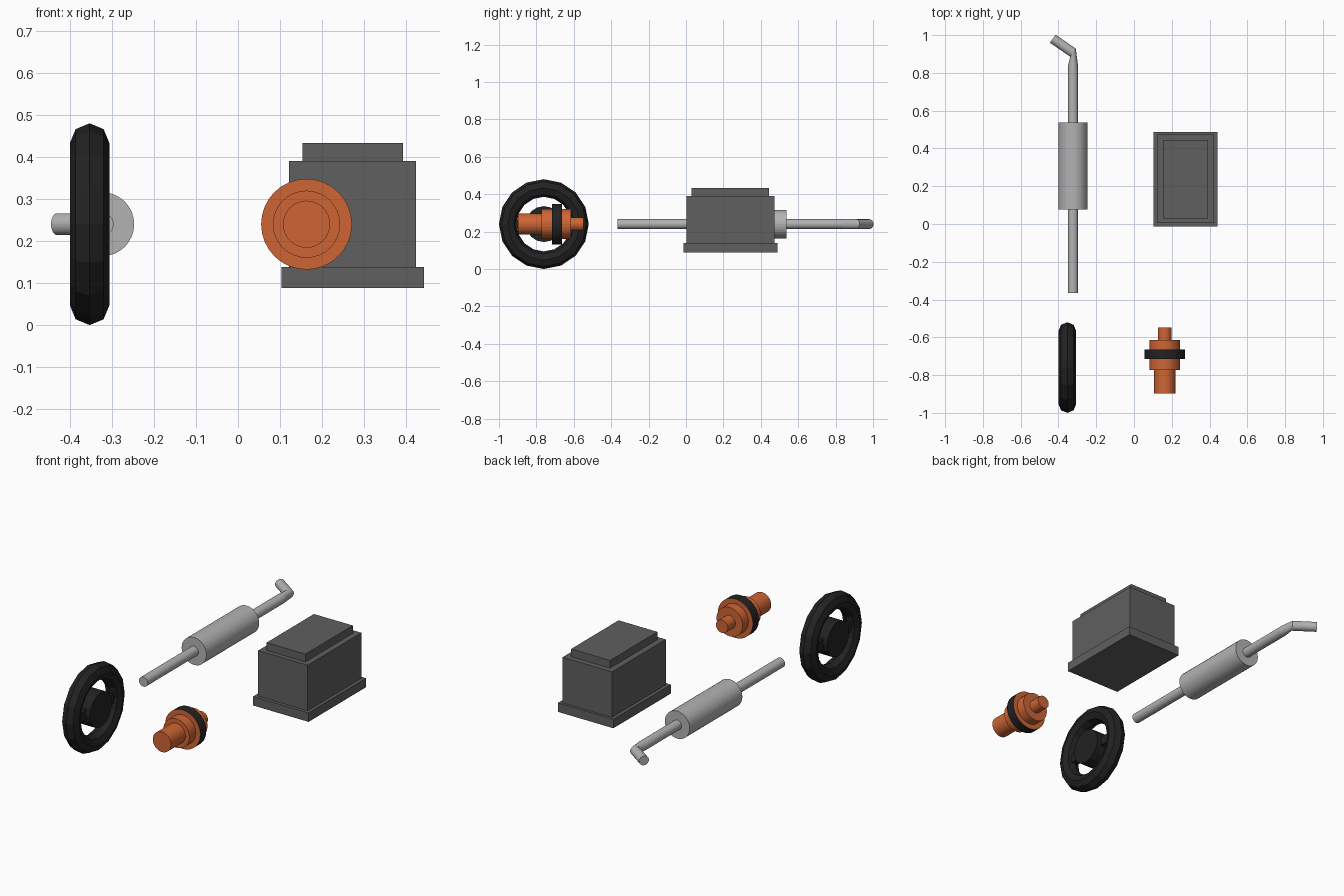
import bpy, bmesh, math
from mathutils import Matrix, Vector

if "Cube" in bpy.data.objects:
    bpy.data.objects.remove(bpy.data.objects["Cube"])


def material(name, r, g, b):
    m = bpy.data.materials.new(name)
    m.diffuse_color = (r, g, b, 1)
    m.use_nodes = True
    m.node_tree.nodes["Principled BSDF"].inputs["Base Color"].default_value = m.diffuse_color
    return m


BLACK = material("black_rubber", 0.016, 0.016, 0.016)
ORANGE = material("orange_metal", 0.62, 0.13, 0.035)
SILVER = material("silver_steel", 0.45, 0.45, 0.45)
GREY = material("dark_grey", 0.115, 0.115, 0.115)


def finish(bm, name, *mats):
    bmesh.ops.recalc_face_normals(bm, faces=bm.faces)
    me = bpy.data.meshes.new(name)
    bm.to_mesh(me)
    bm.free()
    for m in mats:
        me.materials.append(m)
    ob = bpy.data.objects.new(name, me)
    bpy.context.collection.objects.link(ob)
    return ob


def box(name, lo, hi, mat):
    lo, hi = Vector(lo), Vector(hi)
    bm = bmesh.new()
    bmesh.ops.create_cube(bm, size=1, matrix=Matrix.Translation((lo + hi) / 2)
                          @ Matrix.Diagonal((*(hi - lo), 1)))
    return finish(bm, name, mat)


def tube(name, stations, mat, cap_mat=None, n=32):
    """Capped tube through (centre, radius, direction) stations, directions in the xy plane."""
    bm = bmesh.new()
    rings = []
    for c, r, d in stations:
        side = Vector((d[1], -d[0], 0)).normalized()
        rings.append([bm.verts.new(Vector(c) + r * (side * math.cos(a) + Vector((0, 0, 1)) * math.sin(a)))
                      for a in (2 * math.pi * i / n for i in range(n))])
    for a, b in zip(rings, rings[1:]):
        for i in range(n):
            j = (i + 1) % n
            bm.faces.new((a[i], a[j], b[j], b[i]))
    for ring in (rings[0], rings[-1]):
        bm.faces.new(ring).material_index = 1 if cap_mat else 0
    return finish(bm, name, mat, *([cap_mat] if cap_mat else []))


def rod_y(name, x, z, r, y0, y1, mat, cap_mat=None):
    return tube(name, [((x, y, z), r, (0, 1)) for y in (y0, y1)], mat, cap_mat)


# Steering wheel: faceted rim, hub and two spokes
WX, WY, WZ = -0.353, -0.76, 0.24
bm = bmesh.new()
MAJ, MIN = 16, 8
grid = []
for i in range(MAJ):
    a = 2 * math.pi * i / MAJ
    grid.append([])
    for k in range(MIN):
        b = 2 * math.pi * k / MIN
        r = 0.193 + 0.047 * math.cos(b)
        grid[i].append(bm.verts.new((WX + 0.047 * math.sin(b), WY + r * math.cos(a), WZ + r * math.sin(a))))
for i in range(MAJ):
    for k in range(MIN):
        i2, k2 = (i + 1) % MAJ, (k + 1) % MIN
        bm.faces.new((grid[i][k], grid[i2][k], grid[i2][k2], grid[i][k2]))
finish(bm, "wheel_rim", BLACK)
tube("wheel_hub", [((WX + s * 0.046, WY, WZ), 0.096, (1, 0)) for s in (-1, 1)], BLACK, n=16)
for label, s in (("front", -1), ("back", 1)):
    ys = sorted((WY + s * 0.08, WY + s * 0.18))
    box("wheel_spoke_" + label, (WX - 0.02, ys[0], WZ - 0.025), (WX + 0.02, ys[1], WZ + 0.025), BLACK)

# Exhaust: straight pipe, silencer and angled tailpipe
EX, EZ = -0.323, 0.24
bend = (-0.108, 0.075)
tube("exhaust_pipe", [((EX, -0.366, EZ), 0.027, (0, 1)), ((EX, 0.836, EZ), 0.027, (0, 1)),
                      ((EX, 0.907, EZ), 0.026, bend), ((-0.43, 0.981, EZ), 0.026, bend)], SILVER)
rod_y("silencer", EX, EZ, 0.076, 0.077, 0.538, SILVER)

# Battery box: base tray, body and lid
box("battery_base", (0.103, -0.014, 0.088), (0.442, 0.488, 0.138), GREY)
box("battery_body", (0.121, 0.004, 0.13), (0.424, 0.474, 0.39), GREY)
box("battery_lid", (0.154, 0.03, 0.385), (0.392, 0.444, 0.433), GREY)

# Orange pump: stepped cylinders with a black-edged flange
PX, PZ = 0.163, 0.24
rod_y("pump_inlet", PX, PZ, 0.056, -0.898, -0.77, ORANGE)
rod_y("pump_body", PX, PZ, 0.08, -0.772, -0.614, ORANGE)
rod_y("pump_outlet", PX, PZ, 0.036, -0.62, -0.547, ORANGE)
rod_y("pump_flange", PX, PZ, 0.108, -0.716, -0.664, BLACK, ORANGE)
